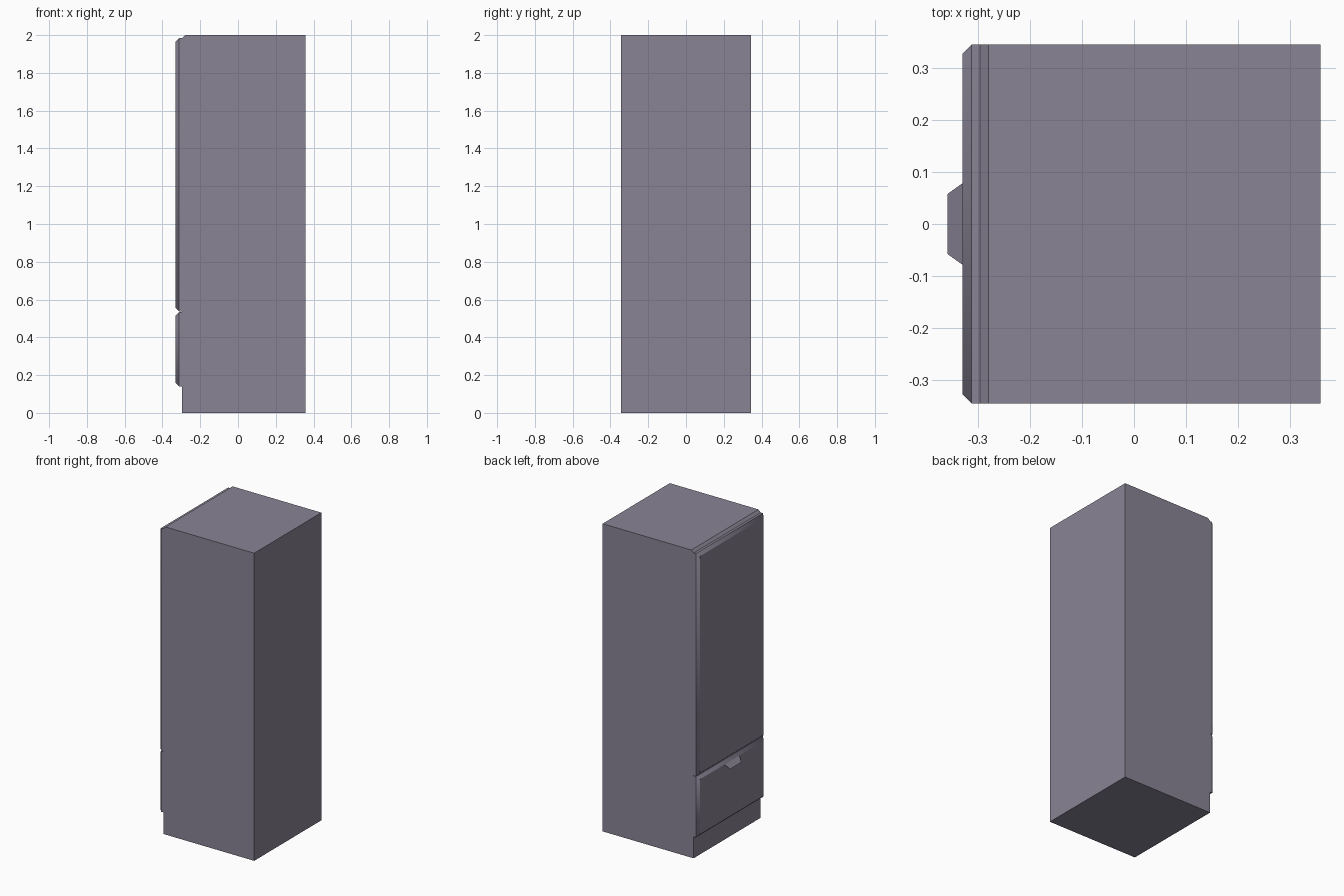
import bpy
import bmesh

cube = bpy.data.objects.get("Cube")
if cube:
    bpy.data.objects.remove(cube, do_unlink=True)

HALF_W = 0.345      # half width across y
BACK_X = 0.358      # rear of the cabinet
BODY_X = -0.296     # cabinet face behind the doors
EDGE_X = -0.312     # where the door bevel starts
DOOR_X = -0.33      # outer door surface
BEVEL = 0.018

grey = bpy.data.materials.new("cool_grey")
grey.use_nodes = True
colour = (0.25, 0.23, 0.30, 1)
grey.diffuse_color = colour
grey.node_tree.nodes["Principled BSDF"].inputs["Base Color"].default_value = colour


def finish(name, bm):
    mesh = bpy.data.meshes.new(name)
    bm.to_mesh(mesh)
    bm.free()
    mesh.materials.append(grey)
    obj = bpy.data.objects.new(name, mesh)
    bpy.context.collection.objects.link(obj)
    return obj


def cabinet():
    """Side profile with a chamfered top front edge, extruded across y."""
    bm = bmesh.new()
    profile = [(BODY_X, 0), (BACK_X, 0), (BACK_X, 2), (-0.28, 2), (BODY_X, 1.984)]
    face = bm.faces.new([bm.verts.new((x, -HALF_W, z)) for x, z in profile])
    out = bmesh.ops.extrude_face_region(bm, geom=[face])
    moved = [v for v in out["geom"] if isinstance(v, bmesh.types.BMVert)]
    bmesh.ops.translate(bm, verts=moved, vec=(0, 2 * HALF_W, 0))
    bmesh.ops.recalc_face_normals(bm, faces=bm.faces)
    finish("cabinet", bm)


def panel(name, low, high):
    """Door slab: straight rim, then a bevelled border around a flat front."""
    bm = bmesh.new()
    rings = []
    for x, inset in ((BODY_X + 0.006, 0), (EDGE_X, 0), (DOOR_X, BEVEL)):
        y, z0, z1 = HALF_W - inset, low + inset, high - inset
        corners = ((y, z0), (-y, z0), (-y, z1), (y, z1))
        rings.append([bm.verts.new((x, cy, cz)) for cy, cz in corners])
    bm.faces.new(rings[0])
    bm.faces.new(rings[-1])
    border = []
    for inner, outer in zip(rings, rings[1:]):
        for i in range(4):
            j = (i + 1) % 4
            border.append(bm.faces.new((inner[i], inner[j], outer[j], outer[i])))
    bmesh.ops.recalc_face_normals(bm, faces=bm.faces)
    # the border blends round its corners; every other edge stays crisp
    bevel_faces = set(border[4:])
    for face in bm.faces:
        face.smooth = face in bevel_faces
    for edge in bm.edges:
        edge.smooth = all(f in bevel_faces for f in edge.link_faces)
    finish(name, bm)


def pull_tab():
    """Thin sloping tab on the drawer's top front edge."""
    bm = bmesh.new()
    points = ((DOOR_X, 0.078, 0.516), (DOOR_X, -0.078, 0.516),
              (-0.358, -0.058, 0.487), (-0.358, 0.058, 0.487))
    face = bm.faces.new([bm.verts.new(p) for p in points])
    face.normal_update()
    if face.normal.z < 0:
        face.normal_flip()
    finish("drawer_pull_tab", bm)


cabinet()
panel("upper_door", 0.537, 1.984)
panel("lower_drawer", 0.14, 0.534)
pull_tab()
